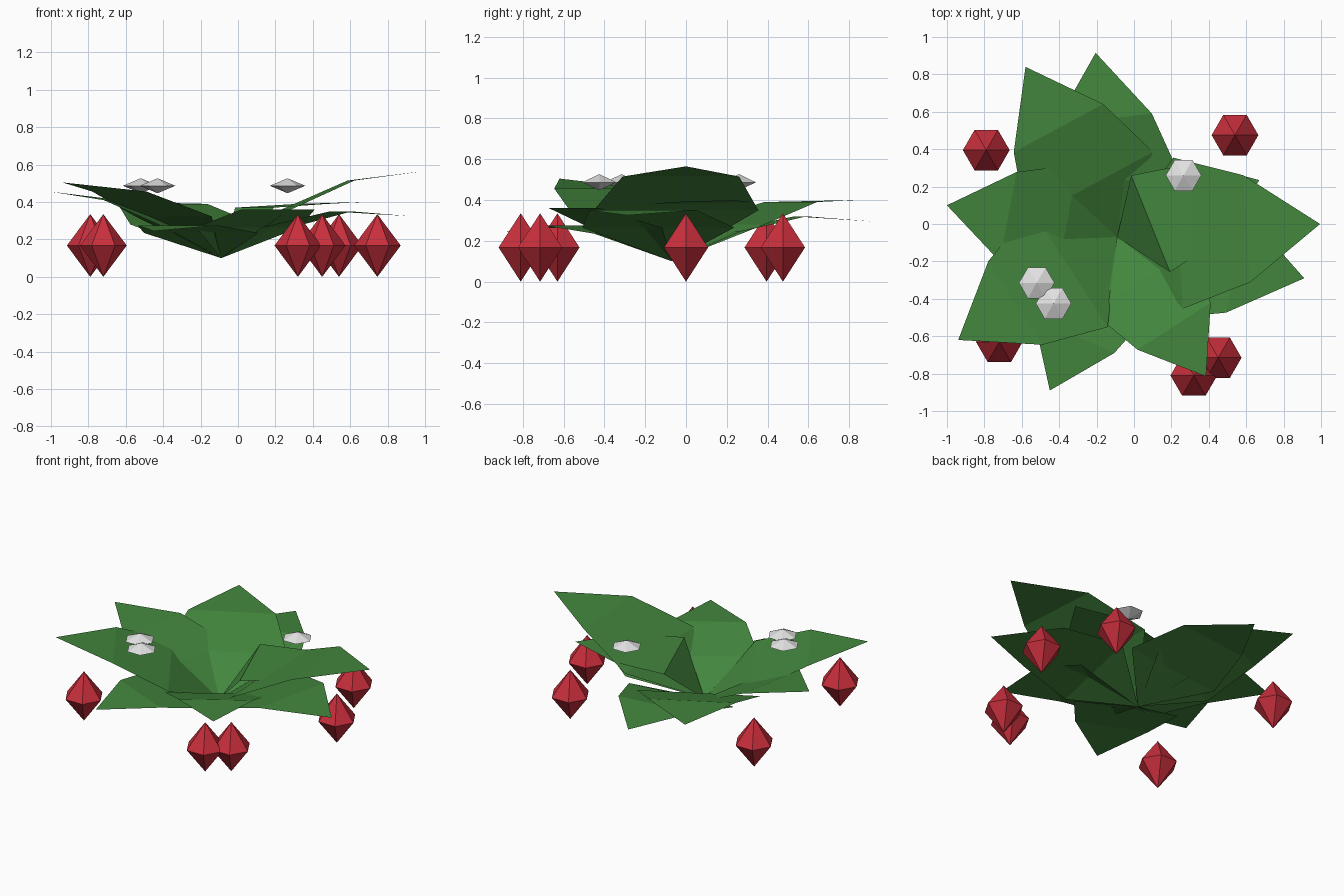
import bpy
import math
from mathutils import Vector

if "Cube" in bpy.data.objects:
    bpy.data.objects.remove(bpy.data.objects["Cube"])


def material(name, color):
    m = bpy.data.materials.new(name)
    m.diffuse_color = (*color, 1.0)
    m.use_nodes = True
    m.node_tree.nodes["Principled BSDF"].inputs["Base Color"].default_value = m.diffuse_color
    return m


GREEN = material("leaf green", (0.056, 0.24, 0.047))
RED = material("berry red", (0.58, 0.028, 0.045))
WHITE = material("petal white", (0.76, 0.76, 0.76))


def add_object(name, verts, faces, mat):
    me = bpy.data.meshes.new(name)
    me.from_pydata(verts, [], faces)
    me.materials.append(mat)
    me.update()
    ob = bpy.data.objects.new(name, me)
    bpy.context.collection.objects.link(ob)
    return ob


# Leaves: every blade starts at the crown, widens, narrows and ends in a tip
CROWN = Vector((-0.09, -0.07))
CROWN_Z = 0.10


def leaf(name, tip, heights, first=(0.30, 0.372), second=(0.64, 0.263)):
    axis = Vector(tip) - CROWN
    side = Vector((-axis.y, axis.x))
    verts = [(CROWN.x, CROWN.y, CROWN_Z)]
    for (along, half), z in zip((first, second), heights):
        for s in (-1, 1):
            p = CROWN + axis * along + side * half * s
            verts.append((p.x, p.y, z))
    verts.append((tip[0], tip[1], heights[2]))
    add_object(name, verts, [(0, 1, 2), (1, 3, 4, 2), (3, 5, 4)], GREEN)


leaf("leaf_back_left", (-0.58, 0.84), (0.28, 0.39, 0.40))
leaf("leaf_back", (-0.205, 0.915), (0.245, 0.32, 0.295))
leaf("leaf_right", (0.995, 0.0), (0.35, 0.515, 0.565))
leaf("leaf_right_low", (0.91, -0.29), (0.265, 0.35, 0.325))
leaf("leaf_front_right", (0.385, -0.815), (0.264, 0.36, 0.36))
leaf("leaf_front", (-0.45, -0.89), (0.235, 0.275, 0.245))
leaf("leaf_front_left", (-0.94, -0.62), (0.323, 0.456, 0.505))
leaf("leaf_left", (-1.0, 0.10), (0.28, 0.41, 0.455))
# short steep inner leaf
leaf("leaf_inner", (0.67, 0.235), (0.37, 0.39, 0.40), first=(0.235, 0.34))


# Six-sided double cones for berries and flowers
def double_cone(name, x, y, bottom, top, radius, mat):
    mid = (bottom + top) / 2
    verts = [(x + radius * math.cos(i * math.pi / 3),
              y + radius * math.sin(i * math.pi / 3), mid) for i in range(6)]
    verts += [(x, y, bottom), (x, y, top)]
    faces = []
    for i in range(6):
        j = (i + 1) % 6
        faces += [(i, j, 7), (j, i, 6)]
    add_object(name, verts, faces, mat)


# Berries on the ground around the plant
berries = [(-0.79, 0.395), (0.54, 0.475), (0.745, 0.0),
           (0.45, -0.715), (0.32, -0.81), (-0.72, -0.63)]
for n, (x, y) in enumerate(berries, 1):
    double_cone(f"berry_{n}", x, y, 0.0, 0.335, 0.125, RED)

# Flat flowers above the leaves
flowers = [(0.265, 0.26), (-0.52, -0.315), (-0.43, -0.425)]
for n, (x, y) in enumerate(flowers, 1):
    double_cone(f"flower_{n}", x, y, 0.447, 0.527, 0.095, WHITE)
